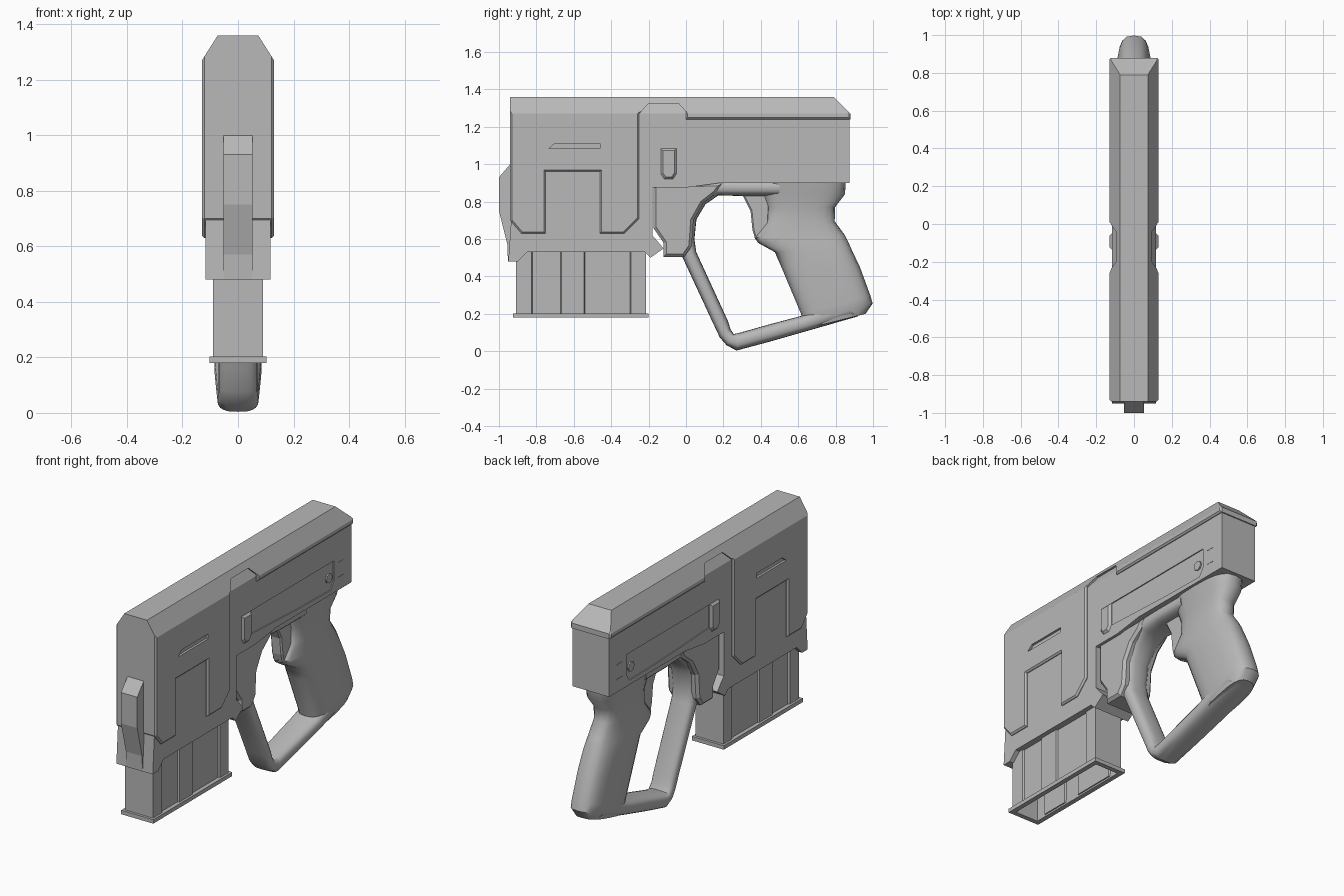
import bpy, bmesh, math
from mathutils import Vector

if "Cube" in bpy.data.objects:
    bpy.data.objects.remove(bpy.data.objects["Cube"])

GREY = (0.48, 0.48, 0.48, 1)
metal = bpy.data.materials.new("plain grey")
metal.use_nodes = True
metal.diffuse_color = GREY
metal.node_tree.nodes["Principled BSDF"].inputs["Base Color"].default_value = GREY


def finish(name, bm, smooth=False):
    bmesh.ops.recalc_face_normals(bm, faces=bm.faces)
    mesh = bpy.data.meshes.new(name)
    bm.to_mesh(mesh)
    bm.free()
    mesh.materials.append(metal)
    ob = bpy.data.objects.new(name, mesh)
    bpy.context.collection.objects.link(ob)
    if smooth:
        bpy.ops.object.select_all(action='DESELECT')
        ob.select_set(True)
        bpy.context.view_layer.objects.active = ob
        bpy.ops.object.shade_smooth_by_angle(angle=math.radians(40))
    return ob


def prism(name, profile, x0, x1, bevel=0, roof=None):
    """Side profile (y, z) extruded across x, with optional edge bevel and sloped roof cuts."""
    bm = bmesh.new()
    face = bm.faces.new([bm.verts.new((x0, y, z)) for y, z in profile])
    out = bmesh.ops.extrude_face_region(bm, geom=[face])["geom"]
    bmesh.ops.translate(bm, vec=(x1 - x0, 0, 0),
                        verts=[v for v in out if isinstance(v, bmesh.types.BMVert)])
    if bevel:
        rim = [e for e in bm.edges if abs(e.verts[0].co.x - e.verts[1].co.x) < 1e-5]
        bmesh.ops.bevel(bm, geom=rim, offset=bevel, segments=1, affect='EDGES', clamp_overlap=True)
    if roof:
        for s in (1, -1):
            cut = bmesh.ops.bisect_plane(bm, geom=bm.verts[:] + bm.edges[:] + bm.faces[:],
                                         plane_co=(s * roof, 0, 1.27), plane_no=(s * 0.09, 0, 0.057),
                                         clear_outer=True)["geom_cut"]
            bmesh.ops.holes_fill(bm, edges=[e for e in cut if isinstance(e, bmesh.types.BMEdge)])
    return finish(name, bm)


def carve(target, cutter):
    mod = target.modifiers.new("cut", 'BOOLEAN')
    mod.operation, mod.solver, mod.object = 'DIFFERENCE', 'EXACT', cutter
    bpy.context.view_layer.objects.active = target
    bpy.ops.object.modifier_apply(modifier=mod.name)
    bpy.data.objects.remove(cutter)


def loft(name, sections, sides=20, power=0.7):
    """Rounded tube through (inner point, outer point, half width) sections."""
    bm = bmesh.new()
    rings = []
    for (ay, az), (by, bz), w in sections:
        a, b = Vector((0, ay, az)), Vector((0, by, bz))
        ring = []
        for i in range(sides):
            t = math.tau * i / sides
            c, s = math.cos(t), math.sin(t)
            u = math.copysign(abs(c) ** power, c)
            p = (a + b) / 2 + (b - a) / 2 * u
            p.x = w * math.copysign(abs(s) ** power, s)
            ring.append(bm.verts.new(p))
        rings.append(ring)
    for r, q in zip(rings, rings[1:]):
        for i in range(sides):
            j = (i + 1) % sides
            bm.faces.new((r[i], r[j], q[j], q[i]))
    bm.faces.new(rings[0])
    bm.faces.new(rings[-1])
    return finish(name, bm, smooth=True)


def sleeve(name, outline, z0, z1, wall):
    """Open tube with an (x, y) outline and inward wall thickness."""
    bm = bmesh.new()
    low, high = [[bm.verts.new((x, y, z)) for x, y in outline] for z in (z0, z1)]
    for i in range(len(outline)):
        j = (i + 1) % len(outline)
        bm.faces.new((low[i], low[j], high[j], high[i]))
    ob = finish(name, bm)
    mod = ob.modifiers.new("wall", 'SOLIDIFY')
    mod.thickness, mod.offset, mod.use_even_offset = wall, -1, True
    return ob


# Inner body
body = prism("body_core", [
    (-.935, 1.35), (.79, 1.35), (.873, 1.26), (.873, .90), (.18, .90), (0, .875), (-.18, .875),
    (-.18, .62), (-.12, .55), (-.19, .50), (-.22, .53), (-.85, .53), (-.90, .48), (-.95, .48),
    (-.935, .70)], -.117, .117, roof=.117)

# Raised outer shell with arch, notch and slot
shell = prism("outer_shell", [
    (-.94, 1.36), (.79, 1.36), (.88, 1.27), (.88, 1.24), (0, 1.24), (0, 1.28), (-.04, 1.325),
    (-.20, 1.325), (-.25, 1.27), (-.25, .71), (-.33, .63), (-.46, .63), (-.46, .96),
    (-.75, .96), (-.75, .63), (-.88, .63), (-.94, .70)], -.13, .13, bevel=.009, roof=.13)
carve(shell, prism("slot_cutter", [(-.735, 1.083), (-.70, 1.112), (-.46, 1.112), (-.46, 1.083)], -.2, .2))

# Long side recess, bolt and small marks on both sides
for s, side in ((1, "left"), (-1, "right")):
    carve(body, prism("recess_cutter", [
        (-.05, 1.085), (.715, 1.085), (.715, .97), (.685, .925), (.40, .93), (-.05, .95)],
        s * .111, s * .2))
    prism("side_bolt_" + side, [(.67 + .028 * math.cos(math.tau * i / 8), 1 + .028 * math.sin(math.tau * i / 8))
                                for i in range(8)], s * .10, s * .119)
    for z in (.97, 1.055):
        prism("side_mark_" + side, [(.75, z), (.80, z), (.80, z + .006), (.75, z + .006)], s * .11, s * .119)

# Side catch knob, front nub, trigger
prism("side_catch", [(-.135, 1.085), (-.05, 1.085), (-.05, .95), (-.07, .92), (-.115, .92), (-.135, .95)],
      -.129, .129, bevel=.012)
prism("front_nub", [(-.90, 1.0), (-.94, 1.0), (-1, .93), (-1, .75), (-.955, .57), (-.952, .48), (-.90, .48)],
      -.052, .052)
prism("trigger", [(.30, .84), (.345, .75), (.355, .65), (.37, .60), (.44, .62), (.45, .84)],
      -.035, .035, bevel=.008)

# Grip housing, guard loop and handle
prism("grip_housing", [
    (-.175, .89), (-.175, .66), (-.12, .58), (-.12, .505), (-.01, .505), (.03, .56), (.04, .70),
    (.09, .79), (.16, .845), (.20, .90)], -.10, .10, bevel=.015)
loft("guard_loop", [
    ((.50, .83), (.50, .92), .095), ((.297, .83), (.297, .92), .095), ((.174, .834), (.13, .92), .09),
    ((.104, .786), (.02, .87), .085), ((.056, .706), (-.06, .75), .08), ((.045, .60), (-.07, .57), .075),
    ((.055, .53), (-.02, .505), .072), ((.225, .16), (.14, .16), .07), ((.237, .12), (.18, .075), .07),
    ((.255, .092), (.217, .032), .072), ((.29, .10), (.27, .004), .075), ((.45, .145), (.45, .052), .08),
    ((.62, .19), (.66, .112), .085), ((.80, .27), (.92, .187), .085)])
loft("handle", [
    ((.38, .92), (.855, .92), .105), ((.41, .84), (.85, .84), .092), ((.435, .77), (.797, .77), .078),
    ((.43, .69), (.795, .695), .076), ((.365, .61), (.85, .62), .08), ((.385, .58), (.865, .59), .084),
    ((.475, .53), (.885, .545), .088), ((.51, .45), (.93, .45), .09), ((.615, .20), (.985, .30), .09),
    ((.62, .17), (.998, .255), .088), ((.64, .12), (.96, .20), .075)])

# Magazine with recessed bands, open at the bottom
edge = [(.09, -.91), (.09, -.825), (.08, -.82), (.08, -.67), (.09, -.665), (.09, -.545), (.08, -.54),
        (.08, -.30), (.09, -.295), (.09, -.215)]
sleeve("magazine", edge + [(-x, y) for x, y in reversed(edge)], .19, .56, .012)
sleeve("magazine_rim", [(.103, -.925), (.103, -.20), (-.103, -.20), (-.103, -.925)], .18, .203, .028)
